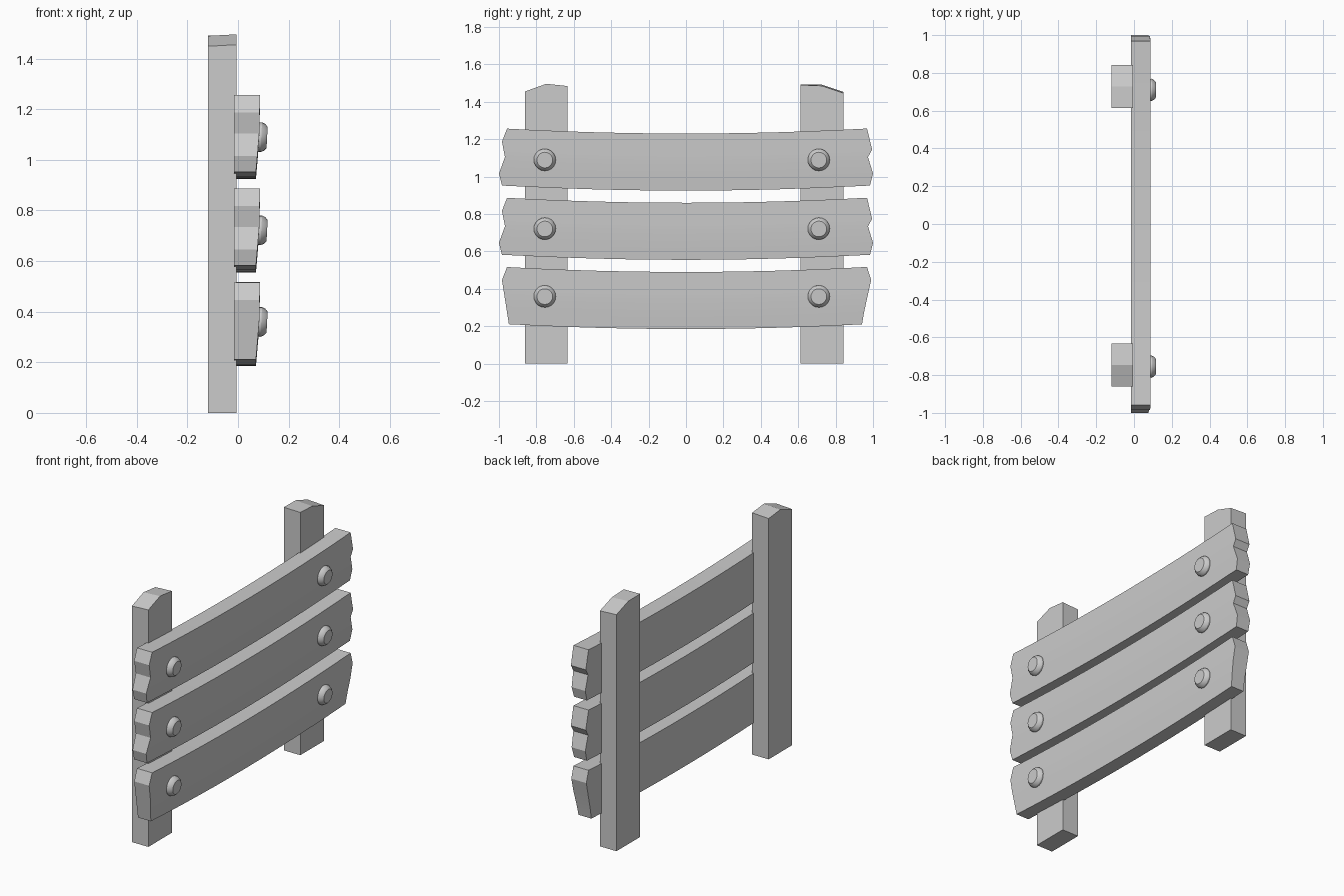
import bpy, bmesh, math

if "Cube" in bpy.data.objects:
    bpy.data.objects.remove(bpy.data.objects["Cube"])

grey = bpy.data.materials.new("plain grey")
grey.diffuse_color = (0.6, 0.6, 0.6, 1)
grey.use_nodes = True
grey.node_tree.nodes["Principled BSDF"].inputs["Base Color"].default_value = grey.diffuse_color


def finish(name, bm, smooth=None):
    bmesh.ops.recalc_face_normals(bm, faces=bm.faces[:])
    me = bpy.data.meshes.new(name)
    bm.to_mesh(me)
    bm.free()
    me.materials.append(grey)
    ob = bpy.data.objects.new(name, me)
    bpy.context.collection.objects.link(ob)
    if smooth:
        bpy.ops.object.select_all(action='DESELECT')
        ob.select_set(True)
        bpy.context.view_layer.objects.active = ob
        bpy.ops.object.shade_smooth_by_angle(angle=math.radians(smooth))
    return ob


def lerp_table(table, t):
    for (t0, v0), (t1, v1) in zip(table, table[1:]):
        if t <= t1:
            return v0 + (v1 - v0) * (t - t0) / (t1 - t0)
    return table[-1][1]


def post(name, y0, y1, back_z, front_z):
    # upright with a rough three-point top, heights differing front to back
    bm = bmesh.new()
    loops = []
    for x, zs in ((-0.118, back_z), (-0.006, front_z)):
        pts = [(y0, 0), (y1, 0), (y1, zs[2]), ((y0 + y1) / 2, zs[1]), (y0, zs[0])]
        loops.append([bm.verts.new((x, y, z)) for y, z in pts])
    a, b = loops
    bm.faces.new(a)
    bm.faces.new(b)
    for i in range(5):
        j = (i + 1) % 5
        bm.faces.new((a[i], a[j], b[j], b[i]))
    finish(name, bm)


def plank(name, top, left, right):
    # sagging board with broken ends; left/right map depth (0 top, 1 bottom) to y
    rows = [0, .23, .37, .5, .79, 1]
    n = 12
    front_x = [(0, .087), (.5, .084), (1, .071)]
    bm = bmesh.new()

    def sheet(x_of):
        grid = []
        for t in rows:
            l, r = lerp_table(left, t), lerp_table(right, t)
            line = []
            for c in range(n + 1):
                y = l + (r - l) * c / n
                z = top - 0.305 * t - 0.027 * (1 - min(1, abs(y) / .97) ** 2)
                line.append(bm.verts.new((x_of(t), y, z)))
            grid.append(line)
        for r0, r1 in zip(grid, grid[1:]):
            for c in range(n):
                bm.faces.new((r0[c], r0[c + 1], r1[c + 1], r1[c]))
        return grid

    f = sheet(lambda t: lerp_table(front_x, t))
    b = sheet(lambda t: -0.016)

    def rim(g):
        return (g[0] + [r[-1] for r in g[1:-1]] + g[-1][::-1]
                + [r[0] for r in g[-2:0:-1]])
    fr, br = rim(f), rim(b)
    for i in range(len(fr)):
        j = (i + 1) % len(fr)
        bm.faces.new((fr[i], fr[j], br[j], br[i]))
    finish(name, bm, 12)


def bolt(name, y, z, sides=20):
    # domed bolt head, turned around x and tipped with the board face
    bm = bmesh.new()
    rings = []
    for x, r in ((-.015, .058), (.01, .059), (.023, .053), (.033, .042)):
        rings.append([bm.verts.new((x, r * math.cos(a), r * math.sin(a)))
                      for a in (2 * math.pi * k / sides for k in range(sides))])
    bm.faces.new(rings[0])
    bm.faces.new(rings[-1])
    for p, q in zip(rings, rings[1:]):
        for i in range(sides):
            j = (i + 1) % sides
            bm.faces.new((p[i], p[j], q[j], q[i]))
    ob = finish(name, bm, 25)
    ob.location = (.082, y, z)
    ob.rotation_euler = (0, math.radians(3), 0)


# posts
post("left_post", -0.861, -0.633, (1.449, 1.490, 1.478), (1.455, 1.496, 1.484))
post("right_post", 0.613, 0.843, (1.492, 1.491, 1.452), (1.490, 1.485, 1.446))

# boards
jag_l = [(0, -.957), (.23, -.984), (.5, -.968), (.79, -1.0), (1, -.984)]
jag_r = [(0, .968), (.37, .995), (.5, .973), (.79, 1.0), (1, .984)]
low_l = [(0, -.957), (.23, -.984), (1, -.947)]
low_r = [(0, .968), (.23, .99), (.79, .952), (1, .941)]
plank("top_board", 1.257, jag_l, jag_r)
plank("middle_board", 0.887, jag_l, jag_r)
plank("bottom_board", 0.517, low_l, low_r)

# bolts
for level, z in (("top", 1.09), ("middle", .722), ("bottom", .36)):
    bolt(level + "_left_bolt", -.755, z)
    bolt(level + "_right_bolt", .71, z)
